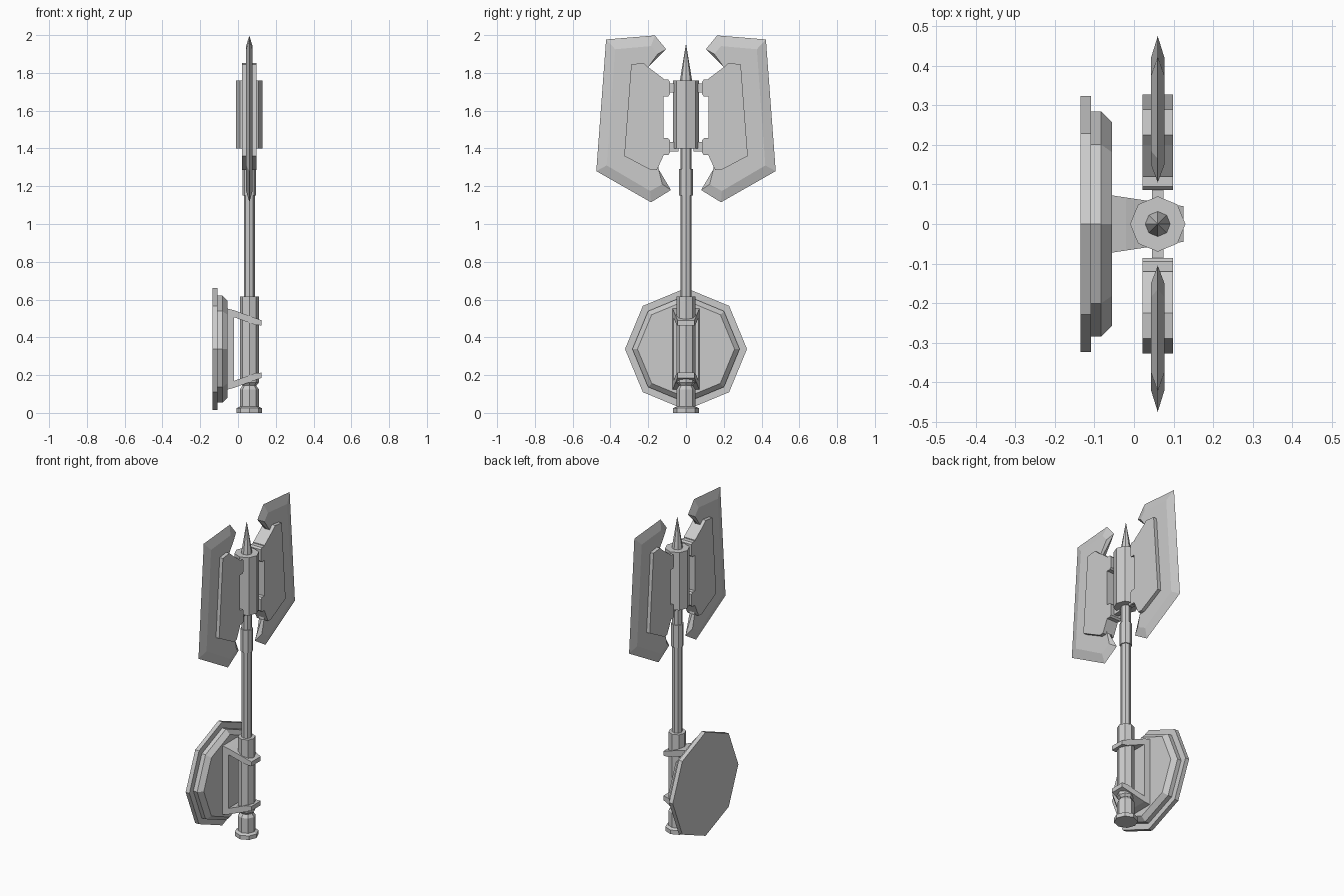
import bpy, bmesh
from math import cos, sin, tau

if "Cube" in bpy.data.objects:
    bpy.data.objects.remove(bpy.data.objects["Cube"])

AX = 0.06  # x position of the shaft axis


def loft(name, loops, mirror=False):
    """Skin a closed solid through loops of equal point count, optionally mirrored in y."""
    bm = bmesh.new()
    rings = [[bm.verts.new(p) for p in loop] for loop in loops]
    n = len(rings[0])
    for a, b in zip(rings, rings[1:]):
        for i in range(n):
            j = (i + 1) % n
            bm.faces.new((a[i], a[j], b[j], b[i]))
    bm.faces.new(rings[0][::-1])
    bm.faces.new(rings[-1])
    bmesh.ops.remove_doubles(bm, verts=bm.verts, dist=1e-5)
    bmesh.ops.recalc_face_normals(bm, faces=bm.faces)
    me = bpy.data.meshes.new(name)
    bm.to_mesh(me)
    bm.free()
    ob = bpy.data.objects.new(name, me)
    bpy.context.collection.objects.link(ob)
    if mirror:
        m = ob.modifiers.new("Mirror", 'MIRROR')
        m.use_axis = (False, True, False)
    return ob


def octagon(r):
    return [(r * cos(tau * i / 8), r * sin(tau * i / 8)) for i in range(8)]


def turned(name, profile):
    """Eight-sided part round the shaft from (radius, z) pairs."""
    return loft(name, [[(AX + a, b, z) for a, b in octagon(r)] for r, z in profile])


def slab(name, layers):
    """Mirrored part from (x offset, yz outline) layers."""
    return loft(name, [[(AX + x, y, z) for y, z in pts] for x, pts in layers], True)


def box(name, hx, y0, y1, z0, z1):
    pts = [(y0, z0), (y1, z0), (y1, z1), (y0, z1)]
    return slab(name, [(-hx, pts), (hx, pts)])


# Handle, from the foot up
turned("pommel", [(0.068, 0), (0.068, 0.025), (0.05, 0.033), (0.05, 0.125), (0.036, 0.145), (0.036, 0.17)])
turned("grip", [(0.038, 0.145), (0.05, 0.16), (0.05, 0.615)])
turned("shaft", [(0.029, 0.6), (0.029, 1.42)])
turned("collar", [(0.036, 1.15), (0.036, 1.29)])
turned("head_barrel", [(0.07, 1.40), (0.07, 1.76)])
turned("top_spike", [(0.033, 1.75), (0.029, 1.78), (0.001, 1.95)])

# Axe blades: sharp rim between two inset flat faces
rim = [(0.2, 1.83), (0.105, 1.925), (0.165, 1.998), (0.423, 1.977),
       (0.475, 1.28), (0.185, 1.115), (0.08, 1.18), (0.145, 1.29)]
flat = [(0.2, 1.83), (0.15, 1.90), (0.185, 1.942), (0.375, 1.925),
        (0.42, 1.31), (0.19, 1.175), (0.125, 1.21), (0.145, 1.29)]
slab("blade", [(-0.017, flat), (0, rim), (0.017, flat)])

# Thick plates clamping the blades
plate = [(0.29, 1.845), (0.225, 1.853), (0.2, 1.83), (0.12, 1.77),
         (0.12, 1.36), (0.155, 1.285), (0.185, 1.285), (0.327, 1.36)]
slab("blade_plate", [(-0.039, plate), (0.039, plate)])

# Brackets and pins joining plates to the barrel
for z in (1.72, 1.41):
    pad = [(0.125, z - 0.045), (0.095, z - 0.045), (0.086, z - 0.035),
           (0.086, z + 0.035), (0.095, z + 0.045), (0.125, z + 0.045)]
    slab("hinge_bracket", [(-0.038, pad), (0.038, pad)])
    box("hinge_pin", 0.015, 0.04, 0.09, z - 0.025, z + 0.025)

# Octagonal shield beside the grip
SZ = 0.338
loft("shield", [[(x, a, SZ + b) for a, b in octagon(r)]
                for x, r in ((-0.135, 0.323), (-0.109, 0.323), (-0.109, 0.284),
                             (-0.083, 0.284), (-0.056, 0.257))])

# C-shaped mount: upper half profile (x, height above shield centre), mirrored down
half = [(-0.06, 0.215), (-0.02, 0.205), (0.125, 0.152), (0.125, 0.125),
        (0.09, 0.128), (-0.02, 0.168)]
outline = half + [(x, -h) for x, h in reversed(half)]


def width(x):
    return 0.073 - 0.028 * (x + 0.06) / 0.185


loft("shield_mount", [[(x, s * width(x), SZ + h) for x, h in outline] for s in (-1, 1)])
